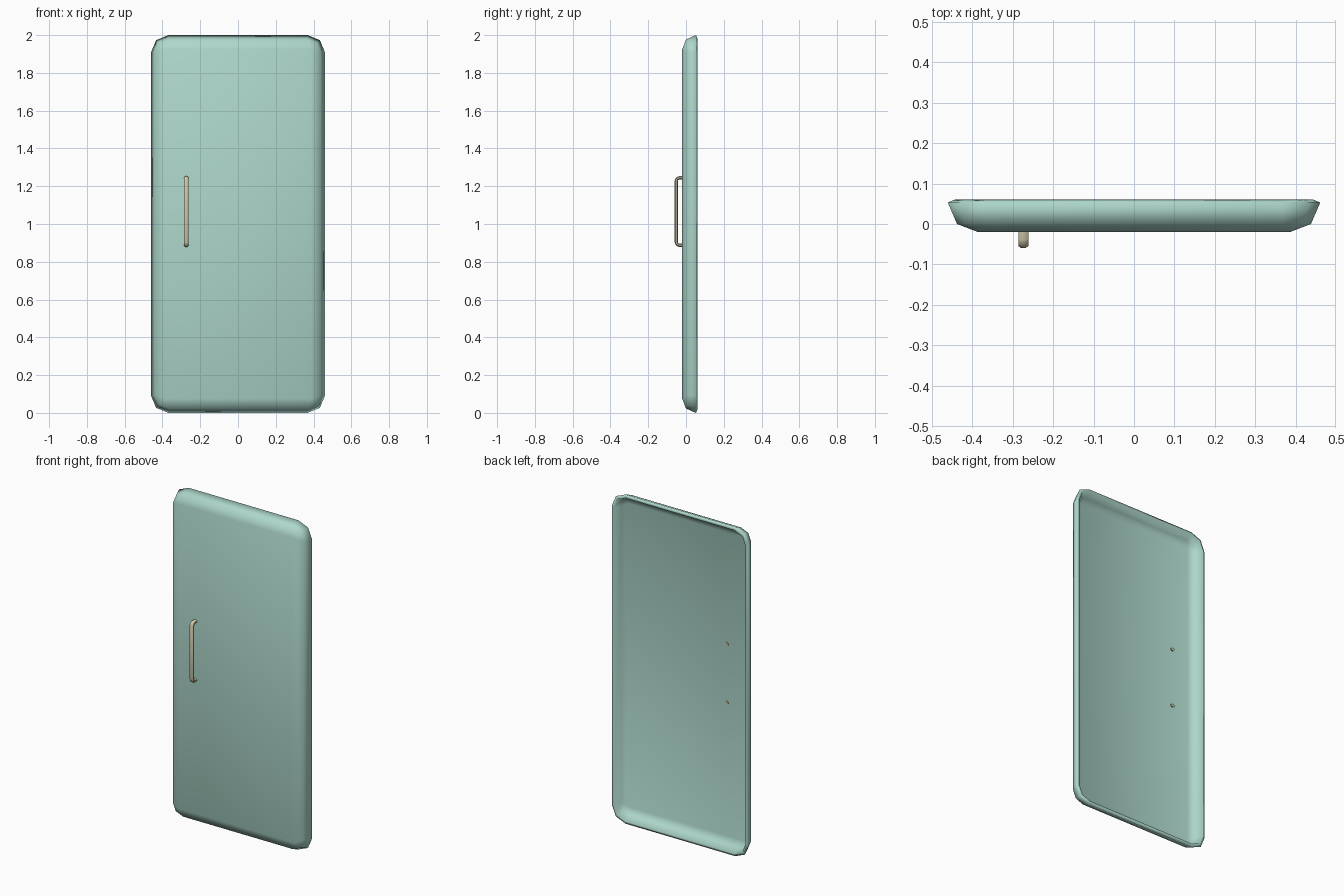
import bpy, bmesh, math
from mathutils import Vector

if "Cube" in bpy.data.objects:
    bpy.data.objects.remove(bpy.data.objects["Cube"])


def material(name, rgb):
    m = bpy.data.materials.new(name)
    m.diffuse_color = (*rgb, 1)
    m.use_nodes = True
    m.node_tree.nodes["Principled BSDF"].inputs["Base Color"].default_value = m.diffuse_color
    return m


def loft(name, rings, mat, cap_start, cap_end):
    """Skin a list of equal-length closed rings."""
    bm = bmesh.new()
    loops = [[bm.verts.new(p) for p in ring] for ring in rings]
    n = len(loops[0])
    for a, b in zip(loops, loops[1:]):
        for i in range(n):
            j = (i + 1) % n
            bm.faces.new((a[i], a[j], b[j], b[i]))
    if cap_start:
        bm.faces.new(loops[0][::-1])
    if cap_end:
        bm.faces.new(loops[-1])
    bmesh.ops.remove_doubles(bm, verts=bm.verts[:], dist=1e-5)
    bmesh.ops.recalc_face_normals(bm, faces=bm.faces[:])
    me = bpy.data.meshes.new(name)
    bm.to_mesh(me)
    bm.free()
    me.materials.append(mat)
    ob = bpy.data.objects.new(name, me)
    bpy.context.collection.objects.link(ob)
    return ob


def smooth(ob, angle):
    bpy.ops.object.select_all(action='DESELECT')
    ob.select_set(True)
    bpy.context.view_layer.objects.active = ob
    bpy.ops.object.shade_smooth_by_angle(angle=math.radians(angle))


def panel_ring(y, inset, r):
    """Rectangle outline with two-segment rounded corners of size r."""
    hx, hz = 0.461 - inset, 1.0 - inset
    corner = [(hx, hz - r), (hx - 0.29 * r, hz - 0.29 * r), (hx - r, hz)]
    pts = []
    for sx, sz in ((1, 1), (-1, 1), (-1, -1), (1, -1)):
        order = corner if sx * sz > 0 else corner[::-1]
        pts += [(sx * x, y, 1 + sz * z) for x, z in order]
    return pts


# Door panel: rounded tray, open at the back
door = loft("door_panel",
            [panel_ring(0.053, 0.0, 0.093),
             panel_ring(0.0, 0.023, 0.07),
             panel_ring(-0.02, 0.075, 0.0)],
            material("door_green", (0.42, 0.68, 0.60)), False, True)
# make sure the outside faces forward before thickening inward
front = min(door.data.polygons, key=lambda p: p.center.y)
if front.normal.y > 0:
    door.data.flip_normals()
shell = door.modifiers.new("Shell", 'SOLIDIFY')
shell.thickness = 0.02
shell.offset = -1
smooth(door, 60)

# Pull handle: bent bar whose ends pass through the panel
half, mid = 0.178, 1.066
path = [(0.005, half), (-0.036, half), (-0.047, half - 0.004),
        (-0.051, half - 0.016)]
path = [(y, mid + z) for y, z in path] + [(y, mid - z) for y, z in path[::-1]]
path = [Vector(p) for p in path]
rings = []
for i, p in enumerate(path):
    d_in = (p - path[max(i - 1, 0)]).normalized()
    d_out = (path[min(i + 1, len(path) - 1)] - p).normalized()
    t = (d_in + d_out).normalized()
    side = Vector((-t.y, t.x))
    ring = []
    for k in range(8):
        a = math.tau * (k + 0.5) / 8
        s = side * 0.0097 * math.sin(a)
        ring.append((-0.274 + 0.0133 * math.cos(a), p.x + s.x, p.y + s.y))
    rings.append(ring)
handle = loft("pull_handle", rings,
              material("handle_beige", (0.62, 0.58, 0.40)), True, True)
smooth(handle, 50)
